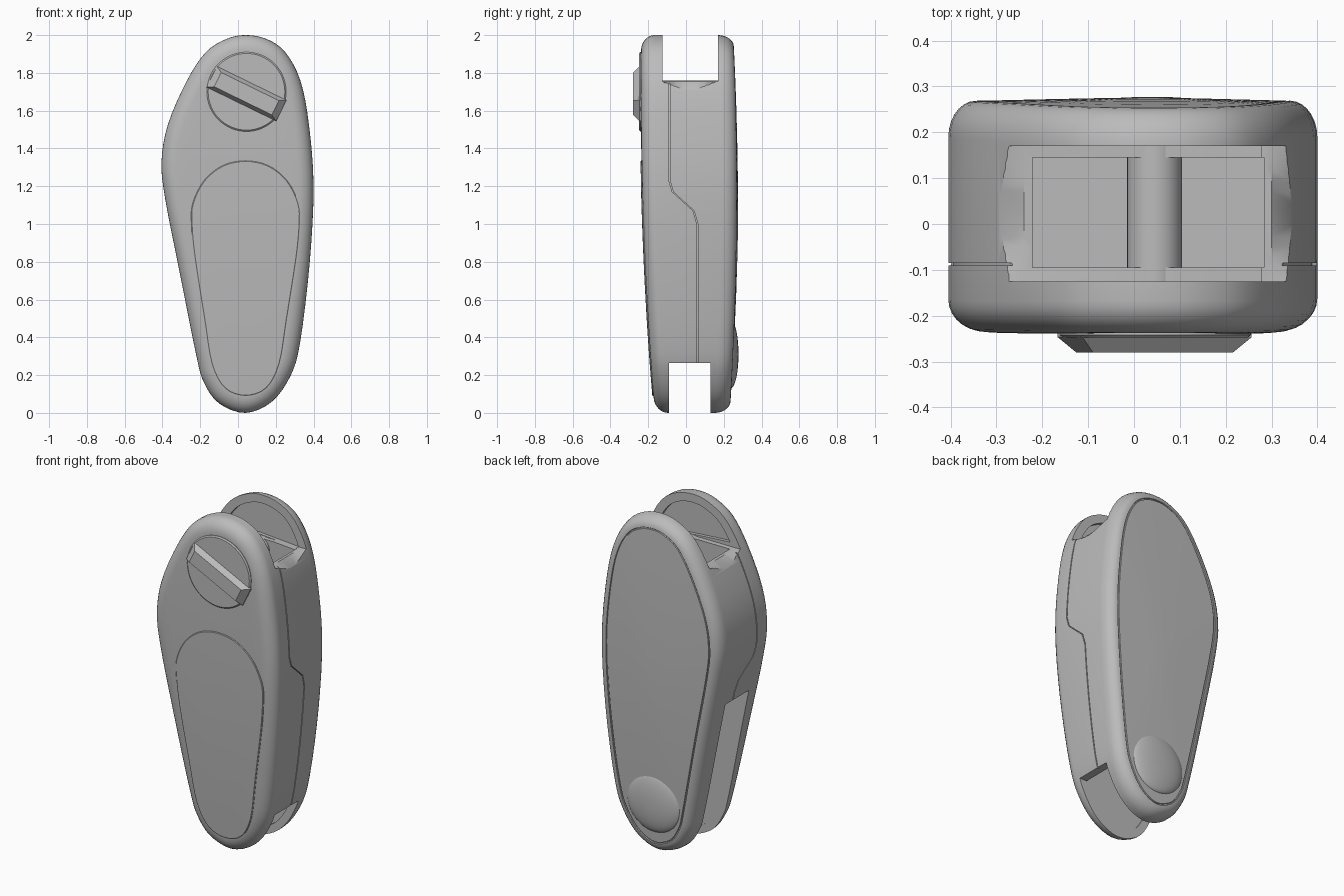
import bpy
import bmesh
import math
from mathutils import Vector

cube = bpy.data.objects.get("Cube")
if cube:
    bpy.data.objects.remove(cube)

grey = bpy.data.materials.new("plain grey")
grey.use_nodes = True
grey.diffuse_color = (.5, .5, .5, 1)
grey.node_tree.nodes["Principled BSDF"].inputs["Base Color"].default_value = grey.diffuse_color


def loft(name, loops):
    """Bridge equal-length closed loops and cap both ends."""
    bm = bmesh.new()
    rings = [[bm.verts.new(p) for p in loop] for loop in loops]
    for lower, upper in zip(rings, rings[1:]):
        for i in range(len(lower)):
            j = (i + 1) % len(lower)
            bm.faces.new((lower[i], lower[j], upper[j], upper[i]))
    bm.faces.new(rings[0])
    bm.faces.new(rings[-1])
    bmesh.ops.recalc_face_normals(bm, faces=bm.faces)
    mesh = bpy.data.meshes.new(name)
    bm.to_mesh(mesh)
    bm.free()
    mesh.materials.append(grey)
    obj = bpy.data.objects.new(name, mesh)
    bpy.context.collection.objects.link(obj)
    return obj


def activate(obj):
    bpy.ops.object.select_all(action='DESELECT')
    obj.select_set(True)
    bpy.context.view_layer.objects.active = obj


def smooth(obj):
    activate(obj)
    bpy.ops.object.shade_smooth_by_angle(angle=math.radians(30))


def cut(obj, cutter):
    mod = obj.modifiers.new("cut", 'BOOLEAN')
    mod.operation = 'DIFFERENCE'
    mod.solver = 'EXACT'
    mod.object = cutter
    activate(obj)
    bpy.ops.object.modifier_apply(modifier=mod.name)
    bpy.data.objects.remove(cutter)


def curve(points, steps=4):
    """Closed smooth curve through the points."""
    pts = [Vector(p) for p in points]
    n = len(pts)
    out = []
    for i in range(n):
        a, b, c, d = (pts[(i + k) % n] for k in (-1, 0, 1, 2))
        for s in range(steps):
            t = s / steps
            out.append(b + (c - a) * t / 2 + (2 * a - 5 * b + 4 * c - d) * t**2 / 2
                       + (3 * b - a - 3 * c + d) * t**3 / 2)
    return out


def inset(pts, amount):
    """Move a clockwise outline inward."""
    out = []
    for i, p in enumerate(pts):
        along = (pts[(i + 1) % len(pts)] - pts[i - 1]).normalized()
        out.append(p + Vector((along.y, -along.x)) * amount)
    return out


def prism(name, pts, near, far):
    return loft(name, [[(p[0], y, p[1]) for p in pts] for y in (near, far)])


def box(name, x, y, z):
    return prism(name, [(x[0], z[0]), (x[1], z[0]), (x[1], z[1]), (x[0], z[1])], *y)


def circle(x, z, radius, count=64):
    return [Vector((x + radius * math.cos(math.tau * i / count),
                    z + radius * math.sin(math.tau * i / count))) for i in range(count)]


def front_y(z):
    return -(.165 + .085 * z - .0245 * z * z)


def back_y(z):
    return .232 + .063 * z - .0268 * z * z


outline = curve([(.04, 2), (.15, 1.98), (.25, 1.91), (.33, 1.76), (.375, 1.53), (.4, 1.2),
                 (.38, .8), (.33, .38), (.28, .2), (.18, .06), (.04, 0), (-.1, .05),
                 (-.18, .16), (-.22, .3), (-.31, .75), (-.385, 1.13), (-.405, 1.33),
                 (-.37, 1.53), (-.27, 1.76), (-.17, 1.91), (-.06, 1.98)])
middle = Vector((.03, 1))


def face_loops(surface, sign, radius, depth, dome, groove):
    """Loops from the side wall, over the rounded rim, to the middle of a face."""
    loops = []
    for k in range(8):
        a = math.pi / 2 * k / 7
        loops.append([(p.x, surface(p.y) - sign * depth * (1 - math.sin(a)), p.y)
                      for p in inset(outline, radius * (1 - math.cos(a)))])
    if groove:
        for extra, sink in ((.002, .006), (.007, .006), (.009, 0)):
            loops.append([(p.x, surface(p.y) - sign * sink, p.y)
                          for p in inset(outline, radius + extra)])
    rim = inset(outline, radius + .01)
    for t in (.15, .35, .6, .85):
        ring = [p.lerp(middle, t) for p in rim]
        loops.append([(p.x, surface(p.y) + sign * dome * t, p.y) for p in ring])
    return loops


# Main case with rounded rims
front = face_loops(front_y, -1, .08, .07, .002, False)
back = face_loops(back_y, 1, .06, .08, .008, True)
case = loft("case", front[::-1] + back)

# Hollow inside
cut(case, prism("cavity", inset(outline, .045), -.095, .145))

# Top slot, dipping where it passes through the side walls
sections = []
for x, dip in ((-.6, .055), (-.31, .055), (-.24, 0), (.3, 0), (.355, .055), (.6, .055)):
    floor = [(x, -.125 + .295 * i / 12, 1.755 - dip * math.sin(math.pi * i / 12))
             for i in range(13)]
    sections.append(floor + [(x, .17, 2.2), (x, -.125, 2.2)])
cut(case, loft("top_slot", sections))

# Shallow recess inside the upper cheeks
cut(case, prism("recess", [p for p in inset(outline, .05) if p.y > 1.74], -.145, .19))

# Bottom slot and the long window on one edge
cut(case, box("bottom_slot", (-.6, .6), (-.09, .13), (-.2, .265)))
cut(case, box("window", (-.6, -.1), (-.09, .13), (.2, .95)))

# Parting line along both edges
path = [(-.088, 1.8), (-.088, 1.23), (-.07, 1.17), (.04, 1.07), (.06, 1), (.06, .2)]
strip = [(y - .003, z) for y, z in path] + [(y + .003, z) for y, z in reversed(path)]
seam = loft("seam", [[(x, y, z) for y, z in strip] for x in (-.6, .6)])
cut(seam, prism("core", inset(outline, .01), -.4, .4))
cut(case, seam)
smooth(case)

# Inner divider and pivot pin
box("divider", (-.34, .36), (-.12, .17), (1.03, 1.07))
smooth(prism("pivot_pin", circle(.045, 1.7, .06, 32), -.17, .21))

# Front panel
half = [(.12, 1.31), (.22, 1.23), (.28, 1.11), (.287, 1), (.27, .82), (.22, .5),
        (.18, .26), (.11, .13)]
panel = curve([(0, 1.335)] + half + [(0, .09)] + [(-x, z) for x, z in reversed(half)])
panel = [p + Vector((.04, 0)) for p in panel]
loops = [[(p.x, front_y(p.y) + .02, p.y) for p in panel]]
for amount, lift in ((0, .003), (.004, .006)):
    loops.append([(p.x, front_y(p.y) - lift, p.y) for p in inset(panel, amount)])
for t in (.3, .6, .9):
    ring = [p.lerp(Vector((.04, .75)), t) for p in panel]
    loops.append([(p.x, front_y(p.y) - .007, p.y) for p in ring])
smooth(loft("front_panel", loops))

# Turning knob with a slanted grip
smooth(loft("knob_disc", [[(p.x, y, p.y) for p in circle(.045, 1.7, r)]
                          for r, y in ((.21, -.2), (.21, -.242), (.203, -.248))]))
grip = []
for length, width, y in ((.205, .062, -.235), (.205, .062, -.247), (.17, .042, -.28)):
    grip.append([(x, y, z) for x, z in ((-length, -width), (length, -width),
                                        (length, width), (-length, width))])
grip = loft("knob_grip", grip)
grip.location = (.045, 0, 1.69)
grip.rotation_euler.y = math.radians(26)

# Thumb bump low on the back
bump = []
for k in range(9):
    a = math.pi / 2 * k / 9
    bump.append([(p.x, .236 + .042 * math.sin(a), p.y)
                 for p in circle(.04, .31, .18 * math.cos(a), 48)])
smooth(loft("thumb_bump", bump))
